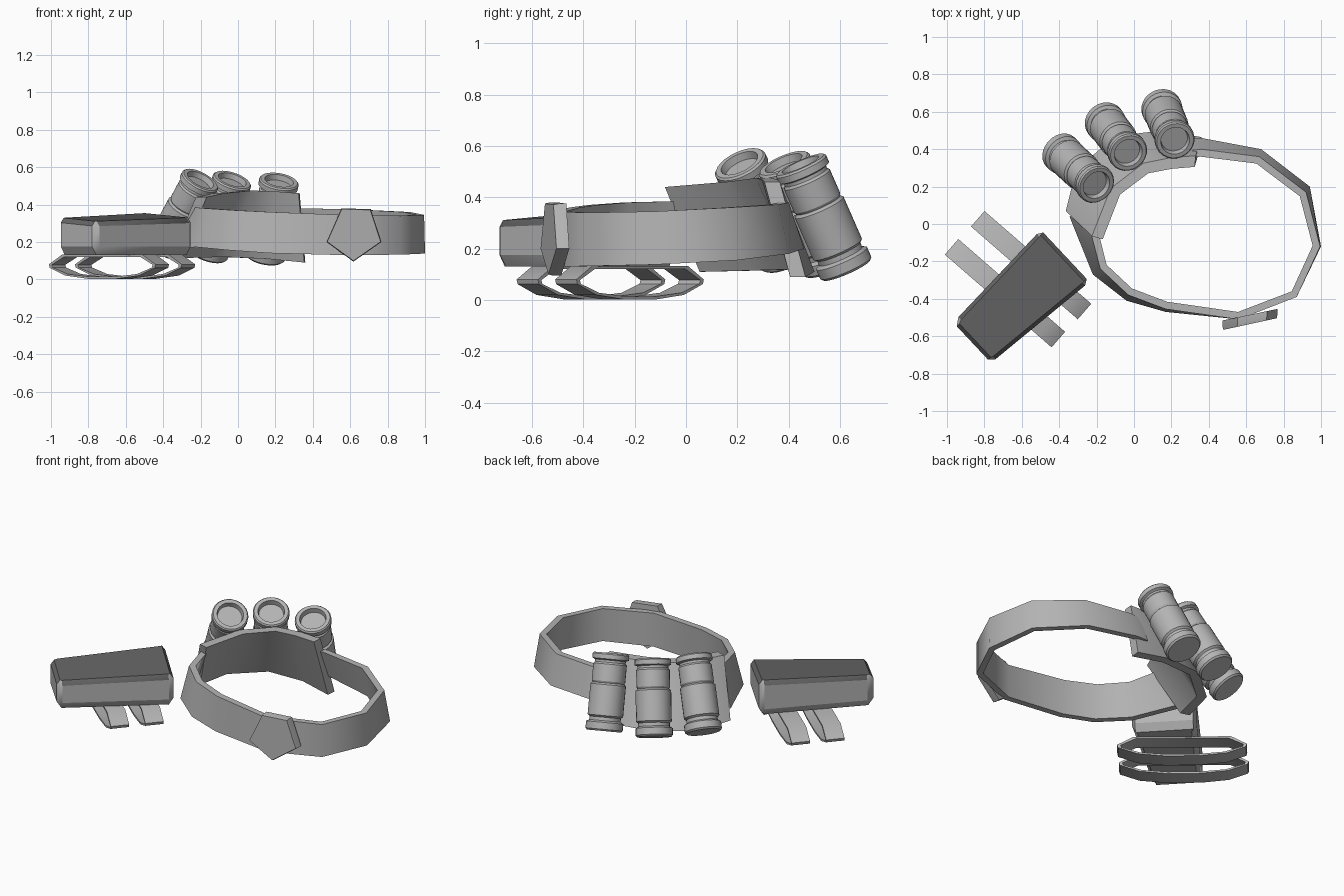
import bpy, bmesh, math
from mathutils import Vector, Matrix

if "Cube" in bpy.data.objects:
    bpy.data.objects.remove(bpy.data.objects["Cube"])


def material(name, g):
    m = bpy.data.materials.new(name)
    m.diffuse_color = (g, g, g, 1)
    m.use_nodes = True
    m.node_tree.nodes["Principled BSDF"].inputs["Base Color"].default_value = m.diffuse_color
    return m


GREY = material("mid_grey", .46)
DARK = material("dark_grey", .13)


def finish(name, bm, smooth=30):
    bmesh.ops.recalc_face_normals(bm, faces=bm.faces)
    me = bpy.data.meshes.new(name)
    bm.to_mesh(me)
    bm.free()
    ob = bpy.data.objects.new(name, me)
    bpy.context.collection.objects.link(ob)
    me.materials.append(GREY)
    bpy.ops.object.select_all(action='DESELECT')
    ob.select_set(True)
    bpy.context.view_layer.objects.active = ob
    bpy.ops.object.shade_smooth_by_angle(angle=math.radians(smooth))
    return ob


def loft(bm, rings, closed=False):
    """Skin equal-sized vertex rings; cap the ends unless closed."""
    vs = [[bm.verts.new(p) for p in r] for r in rings]
    n = len(vs[0])
    for i in range(len(vs) if closed else len(vs) - 1):
        a, b = vs[i], vs[(i + 1) % len(vs)]
        for j in range(n):
            bm.faces.new((a[j], a[(j + 1) % n], b[(j + 1) % n], b[j]))
    if not closed:
        bm.faces.new(vs[0])
        bm.faces.new(vs[-1])


def band(name, stations, thick):
    """Strap through (outer bottom, outer top) pairs, thickened inwards."""
    pts = [(Vector(s[:3]), Vector(s[3:])) for s in stations]
    rings = []
    for i, (b, t) in enumerate(pts):
        p, q = pts[max(i - 1, 0)], pts[min(i + 1, len(pts) - 1)]
        n = (q[0] + q[1] - p[0] - p[1]).cross(t - b)
        n.z = 0
        n.normalize()
        if n.dot(Vector((0.35, -0.03, 0)) - b) < 0:
            n = -n
        rings.append([b, t, t + n * thick, b + n * thick])
    bm = bmesh.new()
    loft(bm, rings)
    return finish(name, bm, 60)


# Belt strap, from behind the hip plate round the right and front to the left
band("belt_strap", [
    (.28, .46, .20, .28, .39, .38), (.36, .46, .20, .36, .40, .38),
    (.68, .40, .18, .67, .36, .372), (.94, .20, .155, .92, .17, .36),
    (1.0, -.12, .138, .995, -.12, .345), (.87, -.39, .132, .87, -.39, .34),
    (.56, -.51, .13, .56, -.51, .345), (.17, -.47, .14, .17, -.455, .36),
    (-.04, -.41, .155, -.03, -.38, .37), (-.22, -.27, .172, -.18, -.24, .38),
    (-.345, .04, .17, -.235, -.03, .385)], .04)

# Wide tilted hip plate
band("hip_plate", [
    (-.365, .07, .11, -.225, -.065, .44), (-.31, .29, .115, -.125, .19, .46),
    (-.10, .47, .12, .05, .325, .475), (.15, .50, .11, .20, .355, .47),
    (.36, .465, .09, .33, .365, .46)], .06)

# Pentagonal buckle on the front
bm = bmesh.new()
penta = [(-.067, .38), (.09, .375), (.147, .20), (-.003, .095), (-.147, .20)]
rings = []
for d, s in ((-.02, .97), (0, 1), (.03, 1)):
    rings.append([Vector((.62 + x * s, -.515 + .21 * x + d, .24 + (z - .24) * s)) for x, z in penta])
loft(bm, rings)
finish("buckle", bm)

# Canisters: lathed profile (radius, distance from top) with a recessed lid
PROFILE = [(0, .03), (.072, .03), (.078, 0), (.1, 0), (.107, .008), (.107, .035), (.09, .042),
           (.09, .055), (.098, .065), (.098, .165), (.092, .175), (.104, .185),
           (.104, .365), (.092, .375), (.092, .395), (.109, .405), (.109, .445),
           (.1, .455), (0, .455)]
SIDES = 24


def canister(name, top, bottom):
    top, bottom = Vector(top), Vector(bottom)
    rot = (bottom - top).to_track_quat('Z', 'Y').to_matrix().to_4x4()
    bm = bmesh.new()
    vs = [bm.verts.new((r, 0, h)) for r, h in PROFILE]
    edges = [bm.edges.new(e) for e in zip(vs, vs[1:])]
    bmesh.ops.spin(bm, geom=vs + edges, axis=(0, 0, 1), cent=(0, 0, 0),
                   angle=2 * math.pi, steps=SIDES, use_duplicate=False)
    bmesh.ops.remove_doubles(bm, verts=bm.verts, dist=1e-4)
    bm.transform(Matrix.Translation(top) @ rot)
    finish(name, bm)


canister("canister_right", (.22, .445, .528), (.145, .625, .118))
canister("canister_middle", (-.03, .38, .533), (-.163, .555, .13))
canister("canister_left", (-.20, .208, .533), (-.396, .387, .165))

# Wrist guard: u runs along its length, v across
U = Vector((.73, .684, 0))
V = Vector((.684, -.73, 0))
C = Vector((-.61, -.395, 0))


def outline(inset, z, rise, tilt):
    pts = [(-.35 + inset, -.12), (-.35 + inset, .125), (-.32, .15 - inset), (.30, .19 - inset),
           (.33 - inset, .17), (.33 - inset, -.17), (.30, -.187 + inset), (-.31, -.15 + inset)]
    return [C + U * u + V * v + Vector((0, 0, z + rise * (u + .33) - tilt * v)) for u, v in pts]


bm = bmesh.new()
loft(bm, [outline(.03, .13, 0, 0), outline(0, .175, 0, 0),
          outline(0, .295, .03, .07), outline(.02, .32, .035, .07)])
guard = finish("wrist_guard", bm)
guard.data.materials.append(DARK)
for f in guard.data.polygons:
    if f.normal.z > .55:
        f.material_index = 1

# Two flattened strap loops under the guard
W = Vector((.755, -.656, 0))
WU = Vector((.656, .755, 0))
HALF = [(.378, .08), (.372, .062), (.26, .02), (.10, .003)]
LOOP = HALF + [(-v, z) for v, z in reversed(HALF)] + [(-.285, .132), (.285, .132)]


def strap_loop(name, centre, width):
    rings = []
    for v, z in LOOP:
        vi, zi = v * .945, .068 + (z - .068) * .82
        ring = []
        for a, b, s in ((v, z, -1), (v, z, 1), (vi, zi, 1), (vi, zi, -1)):
            ring.append(Vector(centre) + W * a + WU * (s * width / 2) + Vector((0, 0, b)))
        rings.append(ring)
    bm = bmesh.new()
    loft(bm, rings, closed=True)
    finish(name, bm)


strap_loop("strap_loop_rear", (-.55, -.22, 0), .11)
strap_loop("strap_loop_front", (-.69, -.37, 0), .11)
